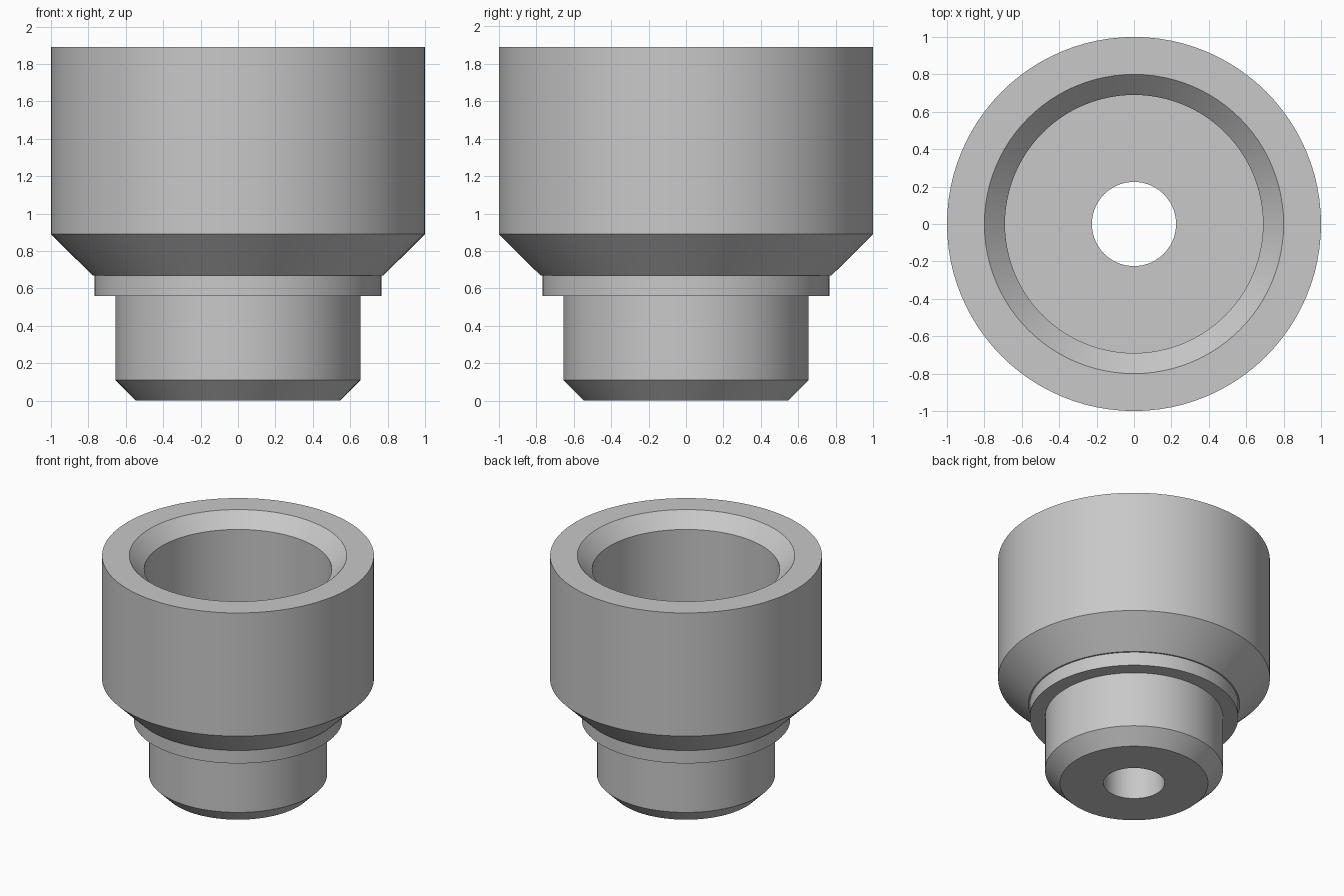
import bpy, bmesh, math

cube = bpy.data.objects.get("Cube")
if cube:
    bpy.data.objects.remove(cube, do_unlink=True)

SEGMENTS = 96

# Plain grey material
grey = bpy.data.materials.new("plain_grey")
grey.use_nodes = True
colour = (0.58, 0.58, 0.58, 1)
grey.diffuse_color = colour
grey.node_tree.nodes["Principled BSDF"].inputs["Base Color"].default_value = colour


def lathe(name, profile):
    """Turn a closed (radius, z) outline around the z axis."""
    bm = bmesh.new()
    rings = []
    for radius, z in profile:
        ring = []
        for i in range(SEGMENTS):
            a = math.tau * i / SEGMENTS
            ring.append(bm.verts.new((radius * math.cos(a), radius * math.sin(a), z)))
        rings.append(ring)
    for k, low in enumerate(rings):
        high = rings[(k + 1) % len(rings)]
        for i in range(SEGMENTS):
            j = (i + 1) % SEGMENTS
            bm.faces.new((low[i], low[j], high[j], high[i]))
    bmesh.ops.recalc_face_normals(bm, faces=bm.faces)
    mesh = bpy.data.meshes.new(name)
    bm.to_mesh(mesh)
    bm.free()
    mesh.materials.append(grey)
    obj = bpy.data.objects.new(name, mesh)
    bpy.context.collection.objects.link(obj)
    bpy.ops.object.select_all(action="DESELECT")
    obj.select_set(True)
    bpy.context.view_layer.objects.active = obj
    bpy.ops.object.shade_smooth_by_angle(angle=math.radians(30))
    return obj


bore, cup_bore = 0.225, 0.69

# One turned body: spigot, collar, cone and cup, then back down the inside
lathe("stepped_socket", [
    (bore, 0), (0.545, 0), (0.655, 0.11), (0.655, 0.56),   # chamfered spigot
    (0.767, 0.56), (0.767, 0.67),                          # collar
    (0.778, 0.67), (1, 0.89), (1, 1.89),                   # cone and cup wall
    (0.8, 1.89), (cup_bore, 1.78),                         # rim and inner chamfer
    (cup_bore, 0.89), (bore, 0.89),                        # cup floor and through hole
])
